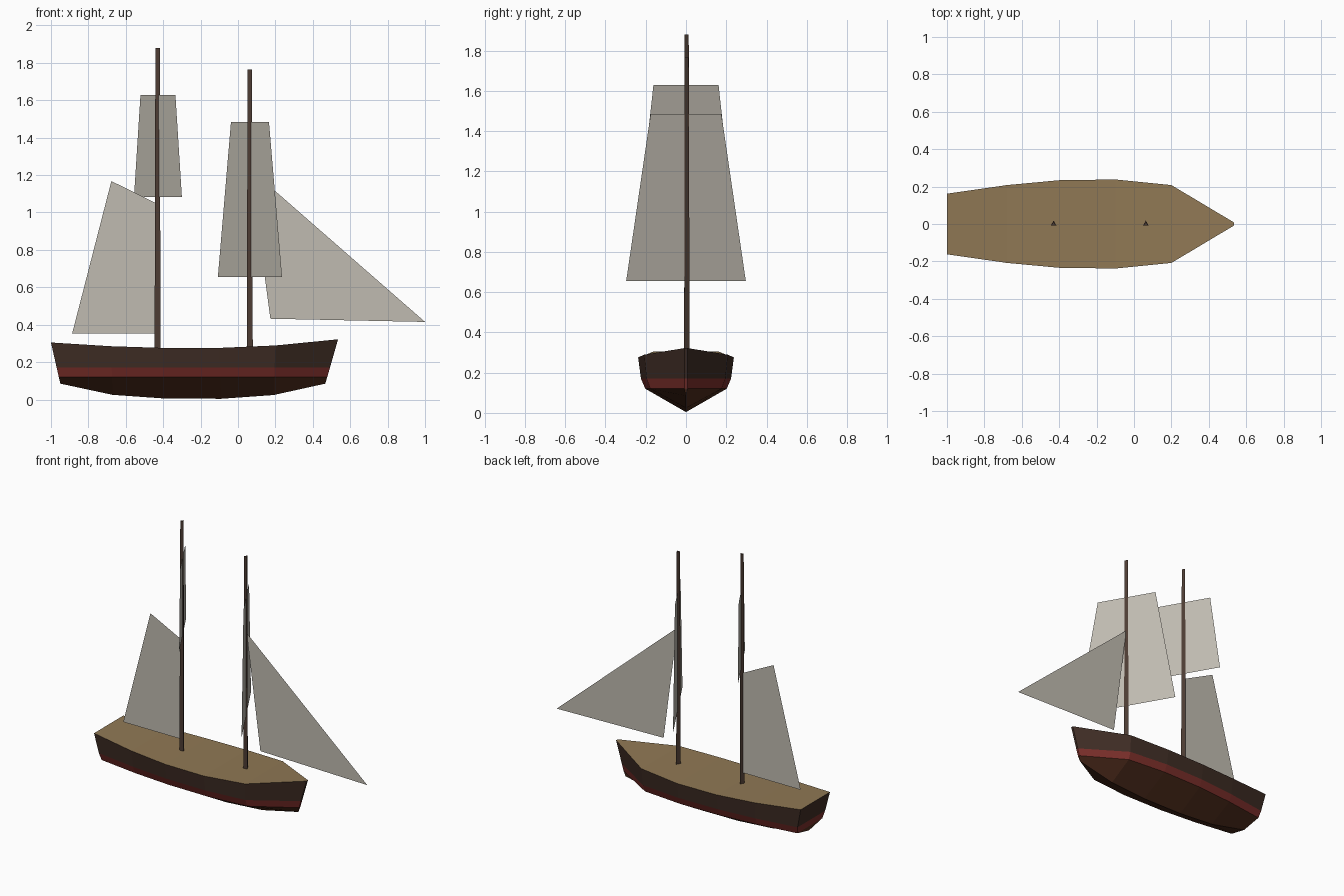
import bpy, bmesh, math
from mathutils import Vector

if "Cube" in bpy.data.objects:
    bpy.data.objects.remove(bpy.data.objects["Cube"])


def material(name, rgb):
    m = bpy.data.materials.new(name)
    m.diffuse_color = (*rgb, 1)
    m.use_nodes = True
    m.node_tree.nodes["Principled BSDF"].inputs["Base Color"].default_value = m.diffuse_color
    return m


DARK = material("dark_planks", (0.05, 0.026, 0.018))
RED = material("red_stripe", (0.20, 0.028, 0.023))
BROWN = material("brown_bottom", (0.085, 0.028, 0.013))
DECK = material("deck_wood", (0.28, 0.19, 0.09))
MAST = material("mast_wood", (0.075, 0.045, 0.033))
CLOTH = material("sail_cloth", (0.53, 0.50, 0.44))


def make_object(name, bm, mats):
    bmesh.ops.recalc_face_normals(bm, faces=bm.faces)
    mesh = bpy.data.meshes.new(name)
    bm.to_mesh(mesh)
    bm.free()
    for m in mats:
        mesh.materials.append(m)
    ob = bpy.data.objects.new(name, mesh)
    bpy.context.collection.objects.link(ob)
    return ob


# Hull stations: sheer x, keel x, half width, sheer z, keel z
STATIONS = [
    (-1.00, -0.95, 0.162, 0.305, 0.085),
    (-0.68, -0.67, 0.208, 0.285, 0.025),
    (-0.40, -0.40, 0.234, 0.276, 0.006),
    (-0.10, -0.09, 0.238, 0.276, 0.004),
    (0.20, 0.19, 0.208, 0.289, 0.024),
    (0.535, 0.467, 0.008, 0.322, 0.085),
]


def section(xs, xk, w, zs, zk):
    """Cross-section from port sheer, round the keel, to starboard sheer."""
    half = []
    for z, f in ((zs, 1.0), (0.17, 0.94), (0.12, 0.85), (zk, 0.0)):
        t = (zs - z) / (zs - zk)
        half.append(Vector((xs + (xk - xs) * t, -w * f, z)))
    return half + [Vector((p.x, -p.y, p.z)) for p in reversed(half[:3])]


# Hull skin with dark sides, red stripe and brown bottom
bm = bmesh.new()
rings = [[bm.verts.new(p) for p in section(*s)] for s in STATIONS]
bands = [0, 1, 2, 2, 1, 0]
for a, b in zip(rings, rings[1:]):
    for i, band in enumerate(bands):
        bm.faces.new((a[i], b[i], b[i + 1], a[i + 1])).material_index = band

# Transom and stem, banded like the sides
for r in (rings[0], rings[-1]):
    for i in range(2):
        bm.faces.new((r[i], r[i + 1], r[5 - i], r[6 - i])).material_index = i
    bm.faces.new(r[2:5]).material_index = 2
# Deck closes the top, following the sheer
for a, b in zip(rings, rings[1:]):
    bm.faces.new((a[0], a[6], b[6], b[0])).material_index = 3
make_object("hull", bm, [DARK, RED, BROWN, DECK])


# Three-sided tapered masts
def mast(name, x, top):
    base = 0.265
    bpy.ops.mesh.primitive_cone_add(
        vertices=3, radius1=0.0185, radius2=0.0135, depth=top - base,
        location=(x, 0, (top + base) / 2))
    ob = bpy.context.object
    ob.name = name
    ob.data.materials.append(MAST)


MAIN_X, FORE_X = -0.43, 0.063
mast("main_mast", MAIN_X, 1.88)
mast("fore_mast", FORE_X, 1.765)


# Flat sails
def sail(name, points):
    bm = bmesh.new()
    bm.faces.new([bm.verts.new(p) for p in points])
    make_object(name, bm, [CLOTH])


def square_sail(name, x, z0, half0, z1, half1):
    """Square sail braced round 30 degrees on its mast."""
    d = Vector((math.sin(math.radians(30)), -math.cos(math.radians(30)), 0))
    sail(name, [Vector((x, 0, z)) + d * h for z, h in
                ((z0, -half0), (z0, half0), (z1, half1), (z1, -half1))])


square_sail("main_topsail", MAIN_X + 0.002, 1.083, 0.256, 1.628, 0.187)
square_sail("fore_square_sail", FORE_X + 0.001, 0.656, 0.343, 1.485, 0.203)

# Fore-and-aft sails on the centreline
sail("gaff_sail", [(-0.887, 0, 0.352), (MAIN_X, 0, 0.352),
                   (MAIN_X, 0, 1.045), (-0.677, 0, 1.168)])
sail("jib", [(0.173, 0, 0.432), (1.0, 0, 0.415), (0.067, 0, 1.23)])
